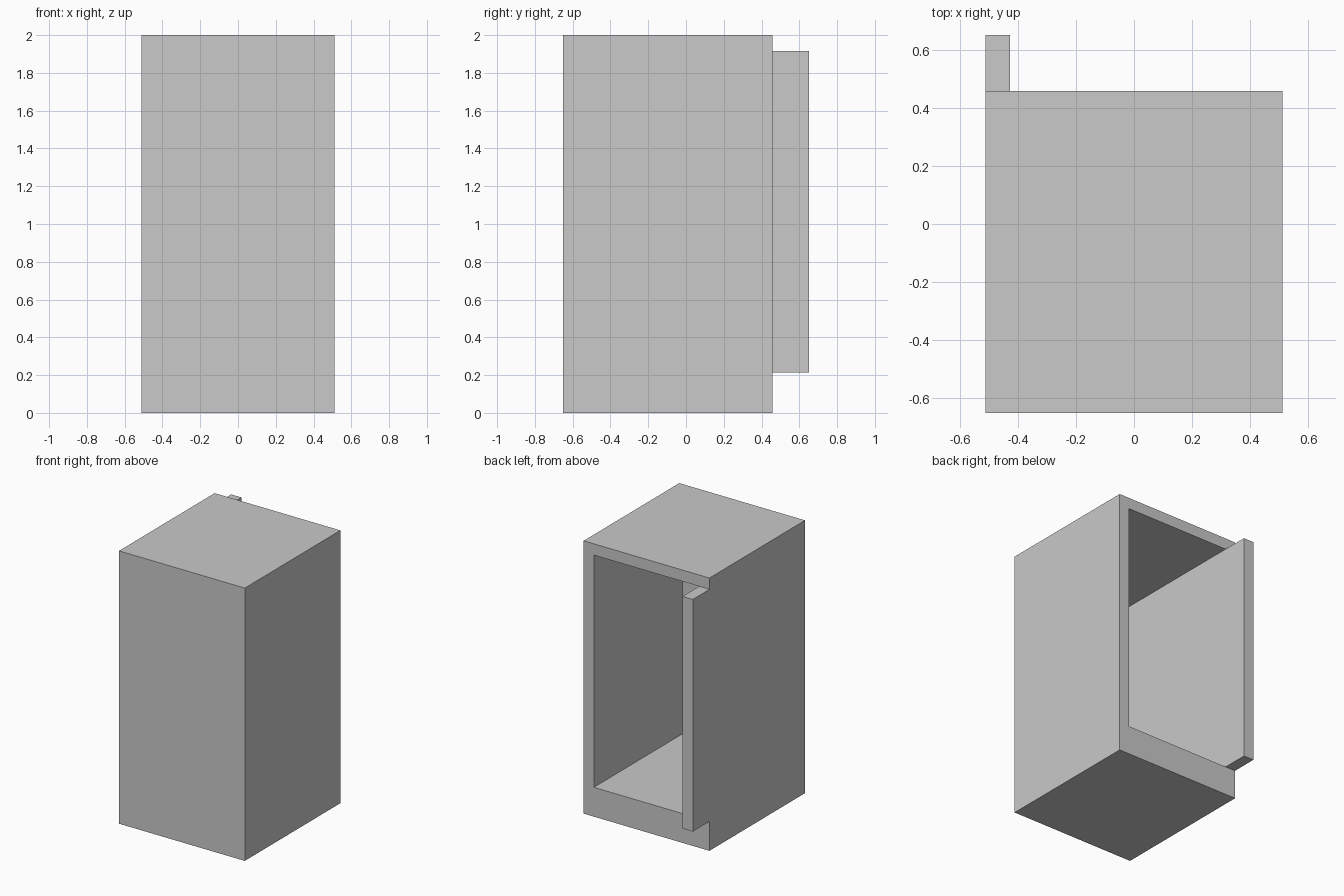
import bpy
import bmesh
from mathutils import Matrix, Vector

default = bpy.data.objects.get("Cube")
if default:
    bpy.data.objects.remove(default, do_unlink=True)

# Main dimensions
HALF_W, FRONT, BACK, TOP = 0.51, -0.65, 0.457, 2.0
WALL = 0.083
SILL, LINTEL = 0.215, TOP - WALL
PANEL_END = 0.65

grey = bpy.data.materials.new("plain_grey")
grey.use_nodes = True
colour = (0.588, 0.588, 0.588, 1)
grey.diffuse_color = colour
grey.node_tree.nodes["Principled BSDF"].inputs["Base Color"].default_value = colour


def back_face(bm, x, z):
    """Face of the rear side whose centre is closest to x, z."""
    target = Vector((x, BACK, z))
    faces = [f for f in bm.faces if f.normal.y > 0.9]
    return min(faces, key=lambda f: (f.calc_center_median() - target).length)


def push(bm, face, distance):
    """Extrude one face along y and remove the face it started from."""
    result = bmesh.ops.extrude_face_region(bm, geom=[face])
    verts = [g for g in result["geom"] if isinstance(g, bmesh.types.BMVert)]
    bmesh.ops.translate(bm, verts=verts, vec=(0, distance, 0))
    if face.is_valid:
        bmesh.ops.delete(bm, geom=[face], context='FACES_ONLY')
    bm.normal_update()


# Solid cabinet block
bm = bmesh.new()
size = Vector((2 * HALF_W, BACK - FRONT, TOP))
centre = Vector((0, (FRONT + BACK) / 2, TOP / 2))
bmesh.ops.create_cube(bm, size=1, matrix=Matrix.Translation(centre) @ Matrix.Diagonal(size).to_4x4())

# Cut lines around the opening
inner = HALF_W - WALL
for point, normal in (((inner, 0, 0), (1, 0, 0)), ((-inner, 0, 0), (1, 0, 0)),
                      ((0, 0, SILL), (0, 0, 1)), ((0, 0, LINTEL), (0, 0, 1))):
    geom = bm.verts[:] + bm.edges[:] + bm.faces[:]
    bmesh.ops.bisect_plane(bm, geom=geom, plane_co=point, plane_no=normal)
bm.normal_update()

# Hollow interior, then the side wall that runs out past the rear
middle = (SILL + LINTEL) / 2
opening = back_face(bm, 0, middle)
side_strip = back_face(bm, -HALF_W + WALL / 2, middle)
push(bm, opening, FRONT + WALL - BACK)
push(bm, side_strip, PANEL_END - BACK)

# Merge coplanar faces into clean flat sides
bmesh.ops.dissolve_limit(bm, angle_limit=0.01, verts=bm.verts[:], edges=bm.edges[:])
bmesh.ops.recalc_face_normals(bm, faces=bm.faces[:])

mesh = bpy.data.meshes.new("cabinet_shell")
bm.to_mesh(mesh)
bm.free()
mesh.materials.append(grey)
cabinet = bpy.data.objects.new("cabinet_shell", mesh)
bpy.context.collection.objects.link(cabinet)
